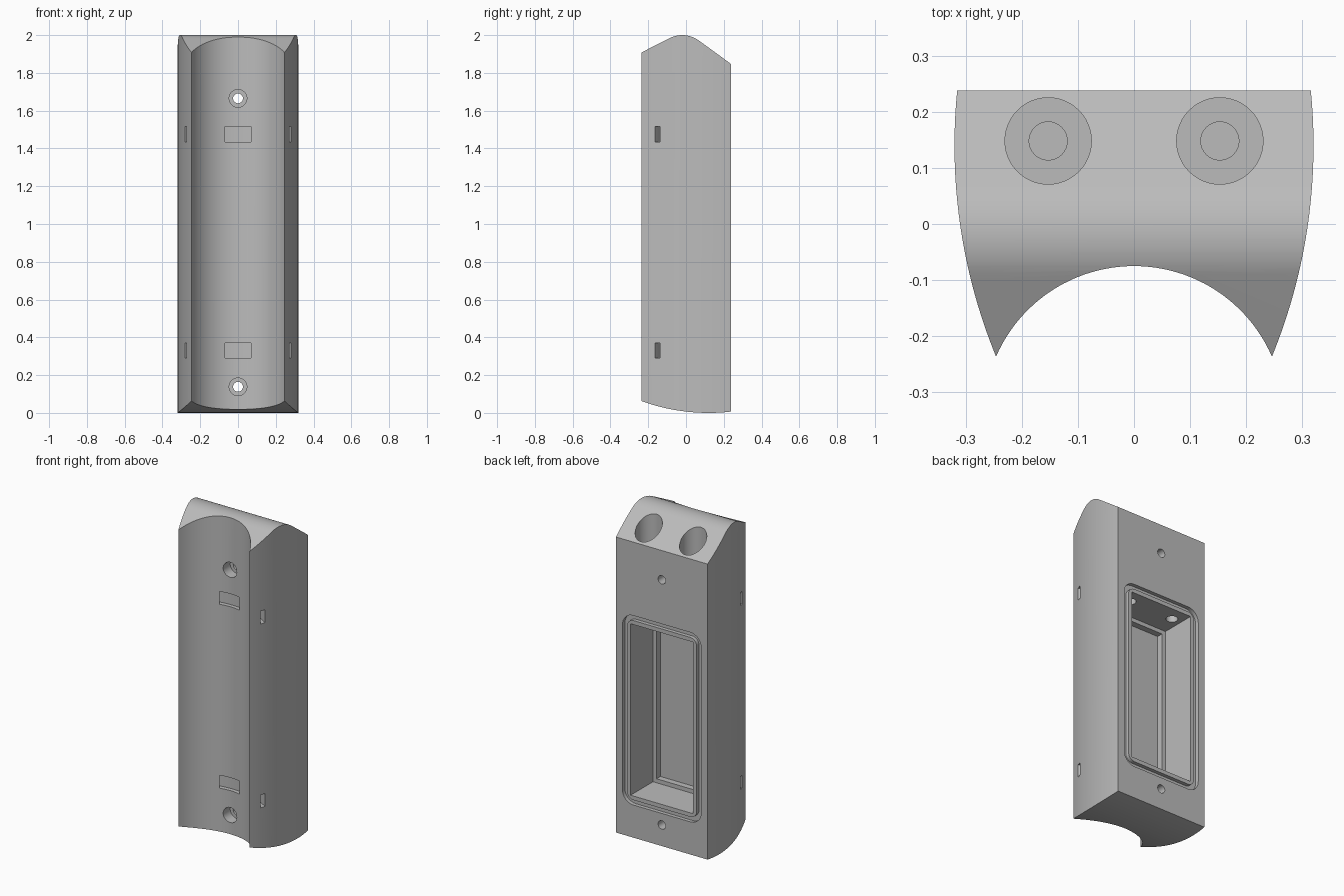
import bpy, bmesh
from math import sin, cos, pi, radians, asin
from mathutils import Vector

cube = bpy.data.objects.get("Cube")
if cube:
    bpy.data.objects.remove(cube, do_unlink=True)

grey = bpy.data.materials.new("plain grey")
grey.use_nodes = True
grey.diffuse_color = (0.5, 0.5, 0.5, 1)
grey.node_tree.nodes["Principled BSDF"].inputs["Base Color"].default_value = (0.5, 0.5, 0.5, 1)

PLACE = {
    "x": lambda a, b, h: (h, a, b),
    "y": lambda a, b, h: (a, h, b),
    "z": lambda a, b, h: (a, b, h),
}


def prism(name, points, axis, low, high):
    """Extrude a closed outline along one axis."""
    bm = bmesh.new()
    face = bm.faces.new([bm.verts.new(PLACE[axis](a, b, low)) for a, b in points])
    out = bmesh.ops.extrude_face_region(bm, geom=[face])
    shift = Vector(PLACE[axis](0, 0, high - low))
    bmesh.ops.translate(bm, vec=shift, verts=[g for g in out["geom"] if isinstance(g, bmesh.types.BMVert)])
    bmesh.ops.recalc_face_normals(bm, faces=bm.faces)
    mesh = bpy.data.meshes.new(name)
    bm.to_mesh(mesh)
    bm.free()
    mesh.materials.append(grey)
    obj = bpy.data.objects.new(name, mesh)
    bpy.context.collection.objects.link(obj)
    return obj


def arc(cx, cy, r, start, end, n):
    """Points on a circle, angles in radians."""
    return [(cx + r * cos(start + (end - start) * i / n),
             cy + r * sin(start + (end - start) * i / n)) for i in range(n + 1)]


def circle(cx, cy, r, n=48):
    return arc(cx, cy, r, 0, 2 * pi, n)[:-1]


def rectangle(w, h, cy):
    return [(-w, cy - h), (w, cy - h), (w, cy + h), (-w, cy + h)]


def rounded(w, h, cy, r):
    pts = []
    for i, (sx, sz) in enumerate([(1, 1), (-1, 1), (-1, -1), (1, -1)]):
        pts += arc(sx * (w - r), cy + sz * (h - r), r, i * pi / 2, (i + 1) * pi / 2, 8)
    return pts


def combine(target, tool, operation="DIFFERENCE"):
    mod = target.modifiers.new("cut", "BOOLEAN")
    mod.operation, mod.solver, mod.object = operation, "EXACT", tool
    bpy.context.view_layer.objects.active = target
    bpy.ops.object.modifier_apply(modifier=mod.name)
    bpy.data.objects.remove(tool, do_unlink=True)


# Plan outline: flat back, bulging sides, concave front
BACK, TIP_X, TIP_Y = 0.238, 0.246, -0.236
side = arc(-0.672, 0.14, 0.992, asin((TIP_Y - 0.14) / 0.992), asin((BACK - 0.14) / 0.992), 20)
COVE_R, COVE_Y = 0.268, -0.343
half = asin(TIP_X / COVE_R)
cove = arc(0, COVE_Y, COVE_R, pi / 2 + half, pi / 2 - half, 48)
outline = side + [(-x, y) for x, y in reversed(side)] + cove[1:-1]
body = prism("body", outline, "z", -0.1, 2.1)

# Side silhouette: rounded ridge on top, gently bowed underside
ridge = arc(-0.02, 1.85, 0.15, radians(54), radians(117.3), 20)
sole = arc(0.12, 1.04, 1.04, radians(249.5), radians(276.5), 24)
silhouette = [(0.24, 1.846)] + ridge + [(-0.24, 1.906)] + sole
combine(body, prism("silhouette", silhouette, "x", -0.5, 0.5), "INTERSECT")

# Rear compartment with a stepped floor
MID = 0.80
combine(body, prism("compartment", rectangle(0.215, 0.534, MID), "y", 0.018, 0.4))
combine(body, prism("compartment_floor", rectangle(0.19, 0.509, MID), "y", -0.02, 0.1))

# Seal groove around the compartment
groove = prism("seal_groove", rounded(0.271, 0.59, MID, 0.075), "y", 0.215, 0.3)
combine(groove, prism("groove_core", rounded(0.24, 0.559, MID, 0.045), "y", 0.1, 0.4))
combine(body, groove)

# Two wells in the top, each with a narrow passage to the compartment
for x in (-0.153, 0.153):
    combine(body, prism("well", circle(x, 0.148, 0.077), "z", 1.48, 2.2))
    combine(body, prism("passage", circle(x, 0.148, 0.034, 32), "z", 1.25, 1.6))

# Counterbored screw holes
for z in (0.138, 1.665):
    combine(body, prism("screw_hole", circle(0, z, 0.026, 32), "y", -0.4, 0.4))
    combine(body, prism("counterbore", circle(0, z, 0.047, 32), "y", -0.4, -0.01))

# Curved strap channels from side to side, breaking out in the cove
for z in (0.33, 1.475):
    a, b = radians(40), radians(140)
    channel = arc(0, -0.55, 0.5, a, b, 40) + arc(0, -0.55, 0.471, b, a, 40)
    combine(body, prism("strap_channel", channel, "z", z - 0.04, z + 0.04))

# Centre, stand on the ground and shade
bpy.ops.object.select_all(action="DESELECT")
body.select_set(True)
bpy.context.view_layer.objects.active = body
bpy.ops.object.shade_smooth_by_angle(angle=radians(25))
